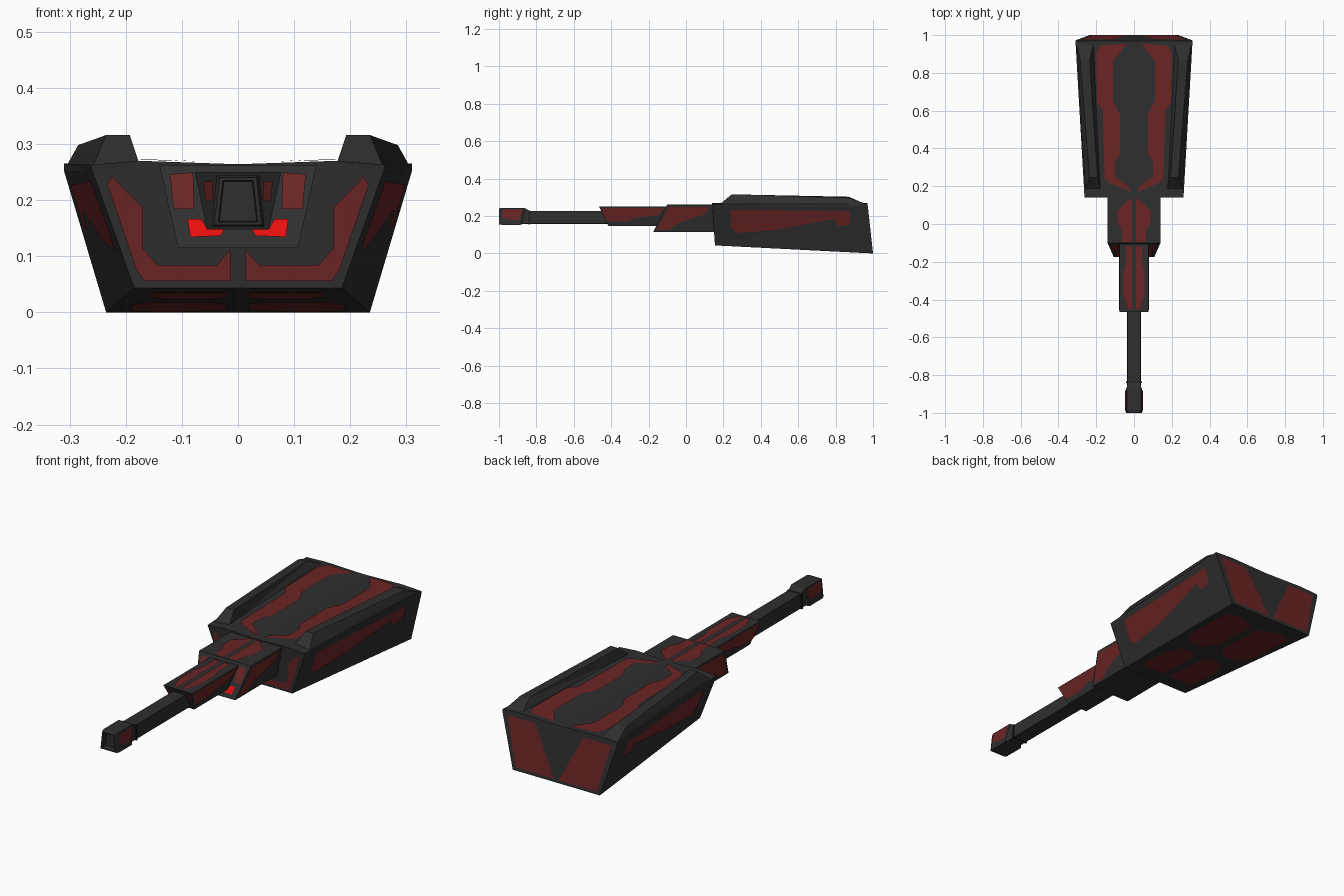
import bpy, bmesh
from mathutils import Vector
from mathutils.bvhtree import BVHTree

if "Cube" in bpy.data.objects:
    bpy.data.objects.remove(bpy.data.objects["Cube"])


def material(name, rgb):
    m = bpy.data.materials.new(name)
    m.diffuse_color = (*rgb, 1)
    m.use_nodes = True
    m.node_tree.nodes["Principled BSDF"].inputs["Base Color"].default_value = m.diffuse_color
    return m


GREY = material("dark_grey", (0.028, 0.028, 0.028))
BLACK = material("near_black", (0.012, 0.012, 0.012))
RED = material("dull_red", (0.15, 0.018, 0.018))
GLOW = material("bright_red", (0.92, 0.005, 0.005))
SURF = {}          # part name -> ray-cast tree for fitting the painted plates


def finish(bm, name, mat):
    me = bpy.data.meshes.new(name)
    bm.to_mesh(me)
    ob = bpy.data.objects.new(name, me)
    me.materials.append(mat)
    bpy.context.collection.objects.link(ob)
    return ob


def loft(name, rings, mat=GREY):
    """Closed solid through a list of equal-length point rings."""
    bm = bmesh.new()
    vs = [[bm.verts.new(p) for p in r] for r in rings]
    n = len(rings[0])
    for a, b in zip(vs, vs[1:]):
        for i in range(n):
            j = (i + 1) % n
            bm.faces.new((a[i], a[j], b[j], b[i]))
    bm.faces.new(vs[0])
    bm.faces.new(vs[-1])
    bmesh.ops.recalc_face_normals(bm, faces=bm.faces)
    bmesh.ops.triangulate(bm, faces=[f for f in bm.faces])
    SURF[name] = BVHTree.FromBMesh(bm)
    ob = finish(bm, name, mat)
    bm.free()
    return ob


def trap(top_w, bot_w, top_z, bot_z, top_y, bot_y):
    """Trapezoid cross-section, may lean in y."""
    return [(-bot_w, bot_y, bot_z), (bot_w, bot_y, bot_z),
            (top_w, top_y, top_z), (-top_w, top_y, top_z)]


VIEWS = {  # look direction and mapping of 2D points
    "top": ((0, 0, -1), lambda a, b: (a, b, 3)),
    "bottom": ((0, 0, 1), lambda a, b: (a, b, -3)),
    "front": ((0, 1, 0), lambda a, b: (a, -3, b)),
    "back": ((0, -1, 0), lambda a, b: (a, 3, b)),
    "side": ((-1, 0, 0), lambda a, b: (3, a, b)),
}


def paint(name, part, view, pts, mat=RED):
    """Thin mirrored patches projected on a part's surface."""
    d, place = VIEWS[view]
    d = Vector(d)
    for side, s in (("right", 1), ("left", -1)):
        bm = bmesh.new()
        f = bm.faces.new([bm.verts.new(place(*p)) for p in pts])
        bmesh.ops.triangulate(bm, faces=[f])
        bmesh.ops.subdivide_edges(bm, edges=bm.edges[:], cuts=2, use_grid_fill=True)
        for v in bm.verts:
            hit, nor, _, _ = SURF[part].ray_cast(v.co, d)
            if hit is None:
                hit, nor, _, _ = SURF[part].find_nearest(v.co + d * 2.9)
            v.co = hit + nor * 0.003
        bm.normal_update()
        for f in bm.faces:
            if f.normal.dot(d) > 0:
                f.normal_flip()
        if s < 0:
            for v in bm.verts:
                v.co.x *= -1
            bmesh.ops.reverse_faces(bm, faces=bm.faces[:])
        finish(bm, f"{name}_{side}", mat)
        bm.free()


# main housing: half section mirrored, slightly dished roof
def housing_ring(half, centre):
    return half + [centre] + [(-x, y, z) for x, y, z in reversed(half)]


loft("housing", [
    housing_ring([(.185, .155, .043), (.259, .142, .25), (.262, .14, .263), (.172, .14, .27)], (0, .14, .264)),
    housing_ring([(.235, 1, 0), (.31, .972, .252), (.31, .97, .265), (.21, .97, .27)], (0, .97, .264))])

# roof rails
for side, s in (("right", 1), ("left", -1)):
    base = [(.175, .18, .262), (.21, .965, .262), (.305, .965, .262), (.26, .18, .258)]
    top = [(.193, .245, .316), (.235, .87, .303), (.285, .87, .298), (.235, .245, .316)]
    loft(f"roof_rail_{side}", [[(s * x, y, z) for x, y, z in r] for r in (base, top)])

# neck, sleeve and barrel
loft("neck", [trap(.14, .107, .262, .115, -.1, -.175), trap(.14, .107, .262, .115, .2, .2)])
loft("sleeve", [trap(.077, .055, .25, .148, -.465, -.415), trap(.077, .055, .25, .148, -.05, -.05)])
barrel = loft("barrel", [trap(.035, .037, .228, .158, -.9, -.9), trap(.035, .037, .228, .158, -.4, -.4)])
bev = barrel.modifiers.new("chamfer", "BEVEL")
bev.width = .01
bev.segments = 1

# muzzle block with shallow recess
loft("muzzle", [
    trap(.025, .033, .233, .163, -.975, -.975),
    trap(.027, .035, .235, .161, -1, -1),
    trap(.033, .042, .24, .156, -1, -1),
    trap(.038, .047, .244, .153, -.985, -.985),
    trap(.038, .047, .244, .153, -.865, -.885),
    trap(.033, .038, .23, .157, -.84, -.875)])
# dark rim just inside the recess
loft("muzzle_seam", [trap(.0385, .0415, .229, .156, -.842, -.842),
                     trap(.0385, .0415, .229, .156, -.834, -.834)], BLACK)

# housing paint
paint("roof_stripe", "housing", "top",
      [(.04, .955), (.18, .945), (.2, .9), (.195, .64), (.165, .6), (.155, .24), (.13, .215),
       (.015, .17), (.03, .2), (.1, .25), (.1, .33), (.075, .37), (.075, .58), (.11, .65), (.11, .86)])
paint("front_stripe", "housing", "front",
      [(.233, .228), (.224, .242), (.17, .187), (.17, .115), (.144, .085), (.037, .085),
       (.013, .113), (.013, .056), (.167, .056), (.181, .076)])
paint("side_stripe", "housing", "side",
      [(.24, .235), (.875, .228), (.875, .152), (.81, .148), (.79, .185), (.57, .195),
       (.47, .125), (.27, .11), (.24, .14)])
paint("back_stripe", "housing", "back",
      [(.28, .245), (.13, .245), (.175, .2), (.185, .09), (.15, .05), (.03, .045), (.012, .015),
       (.22, .015)])
paint("belly_patch_front", "housing", "bottom",
      [(.02, .24), (.15, .24), (.155, .42), (.12, .5), (.05, .5), (.02, .45)])
paint("belly_patch_rear", "housing", "bottom",
      [(.02, .63), (.06, .57), (.15, .57), (.19, .65), (.19, .9), (.12, .93), (.02, .88)])

# neck paint
paint("neck_top_stripe", "neck", "top",
      [(.01, .135), (.03, .125), (.088, .07), (.085, 0), (.065, -.03), (.06, -.095), (.01, -.095)])
paint("neck_side_stripe", "neck", "side",
      [(-.092, .25), (-.16, .125), (-.09, .125), (-.05, .16), (.01, .205), (.1, .21), (.13, .25)])
paint("neck_front_patch", "neck", "front",
      [(.078, .183), (.115, .183), (.121, .245), (.08, .248)])
paint("neck_lamp", "neck", "front",
      [(.09, .165), (.065, .165), (.055, .147), (.024, .147), (.032, .135), (.085, .133)], GLOW)

# sleeve and muzzle paint
paint("sleeve_top_stripe", "sleeve", "top",
      [(.01, -.12), (.045, -.12), (.04, -.2), (.055, -.25), (.055, -.38), (.03, -.45), (.01, -.45)])
paint("sleeve_side_stripe", "sleeve", "side",
      [(-.458, .245), (-.11, .245), (-.15, .205), (-.27, .19), (-.32, .172), (-.425, .175)])
paint("sleeve_front_patch", "sleeve", "front",
      [(.045, .2), (.058, .2), (.062, .235), (.045, .235)])
paint("muzzle_side_patch", "muzzle", "side",
      [(-.98, .236), (-.875, .236), (-.89, .18), (-.93, .178), (-.98, .19)])
